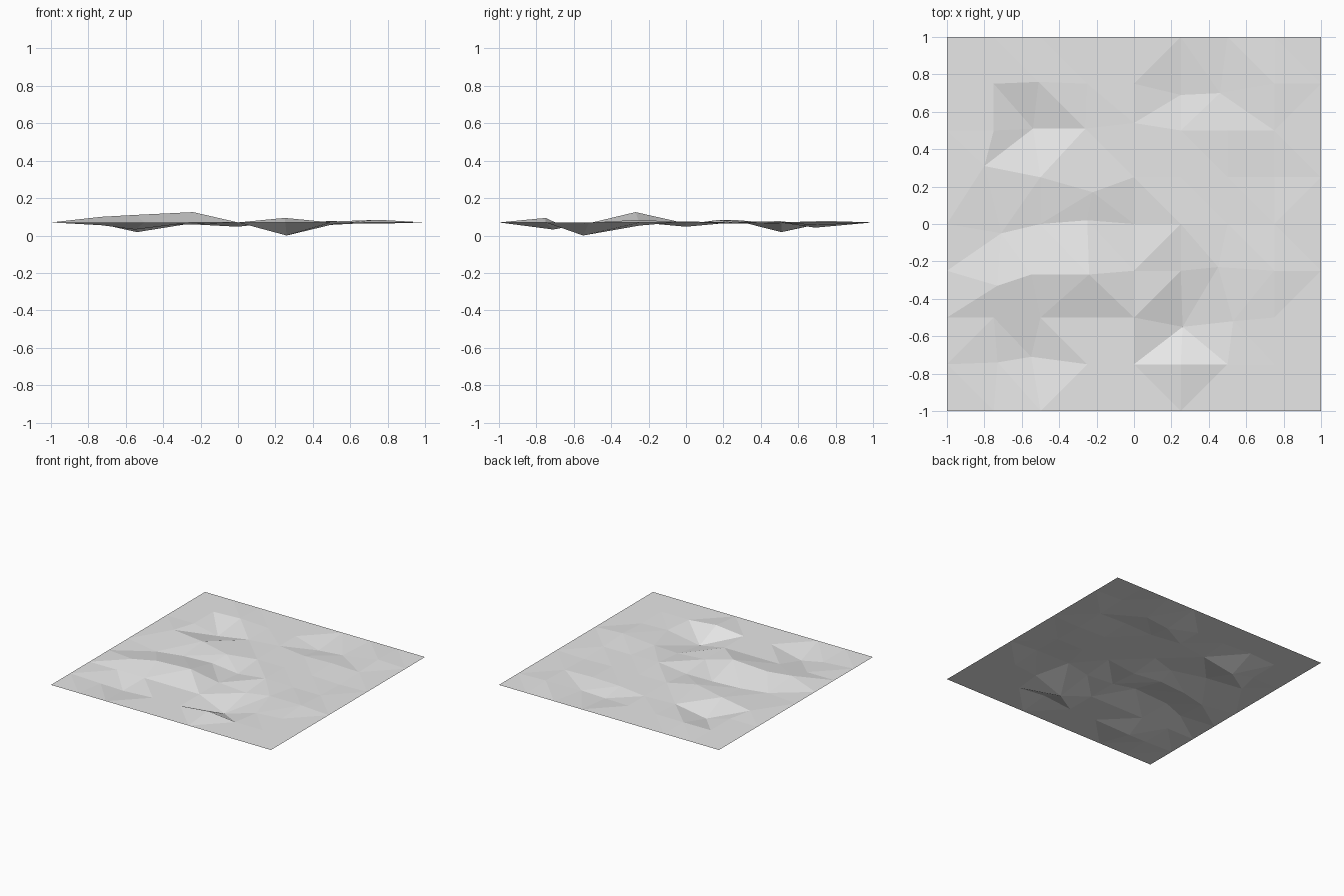
import bpy
import bmesh
from mathutils import Vector

# Remove the default cube
default_cube = bpy.data.objects.get("Cube")
if default_cube:
    bpy.data.objects.remove(default_cube, do_unlink=True)

SEGMENTS = 8
GROUND_LEVEL = 0.07

# Single flat colour for the whole ground
ground_grey = bpy.data.materials.new("ground_grey")
ground_grey.use_nodes = True
colour = (0.8, 0.8, 0.8, 1.0)
ground_grey.diffuse_color = colour
for node in ground_grey.node_tree.nodes:
    if node.type == 'BSDF_PRINCIPLED':
        node.inputs["Base Color"].default_value = colour

# Sculpted points, grouped by the landform they belong to
landforms = {
    "long ridge on the right": [
        (-.73, -.33, .1), (-.55, -.27, .11), (-.24, -.27, .125)],
    "valley behind the long ridge": [
        (-.71, -.05, .06), (-.5, 0, .06), (-.25, .02, .06), (0, 0, .047)],
    "rear right hollow": [
        (-.54, .51, .018), (-.26, .51, .063), (-.51, .76, .075)],
    "bank in front of the rear hollow": [
        (-.8, .31, .076), (-.5, .25, .084), (-.22, .17, .083)],
    "front right hollow": [
        (-.55, -.71, .032), (-.73, -.74, .055)],
    "front left pit and peak": [
        (.26, -.55, 0), (.25, -.75, .094), (.53, -.52, .065)],
    "slope down to the pit": [
        (.25, -.25, .053), (.45, -.23, .073), (.25, 0, .075)],
    "rear left dip": [
        (.25, .69, .042), (.46, .7, .055), (0, .54, .07), (.5, .5, .077)],
    "gentle swells on the left": [
        (.75, -.25, .084), (.75, .25, .063), (.75, .75, .078)],
}

# Flat square grid
bm = bmesh.new()
bmesh.ops.create_grid(bm, x_segments=SEGMENTS, y_segments=SEGMENTS, size=1)
for vert in bm.verts:
    vert.co.z = GROUND_LEVEL
rest_positions = [(vert, vert.co.copy()) for vert in bm.verts]


def nearest_grid_vertex(point):
    """Return the grid vertex whose rest position is closest in plan."""
    flat = Vector(point).to_2d()
    return min(rest_positions, key=lambda item: (item[1].to_2d() - flat).length)[0]


# Pull the grid into hills and hollows
for points in landforms.values():
    for point in points:
        nearest_grid_vertex(point).co = point

# Fold each cell along its shorter diagonal for the faceted look
bmesh.ops.triangulate(bm, faces=bm.faces[:], quad_method='SHORT_EDGE')
bmesh.ops.recalc_face_normals(bm, faces=bm.faces[:])
if sum(face.normal.z for face in bm.faces) < 0:
    bmesh.ops.reverse_faces(bm, faces=bm.faces[:])
for face in bm.faces:
    face.smooth = False

mesh = bpy.data.meshes.new("uneven_ground")
bm.to_mesh(mesh)
bm.free()
mesh.materials.append(ground_grey)
ground = bpy.data.objects.new("uneven_ground", mesh)
bpy.context.collection.objects.link(ground)
